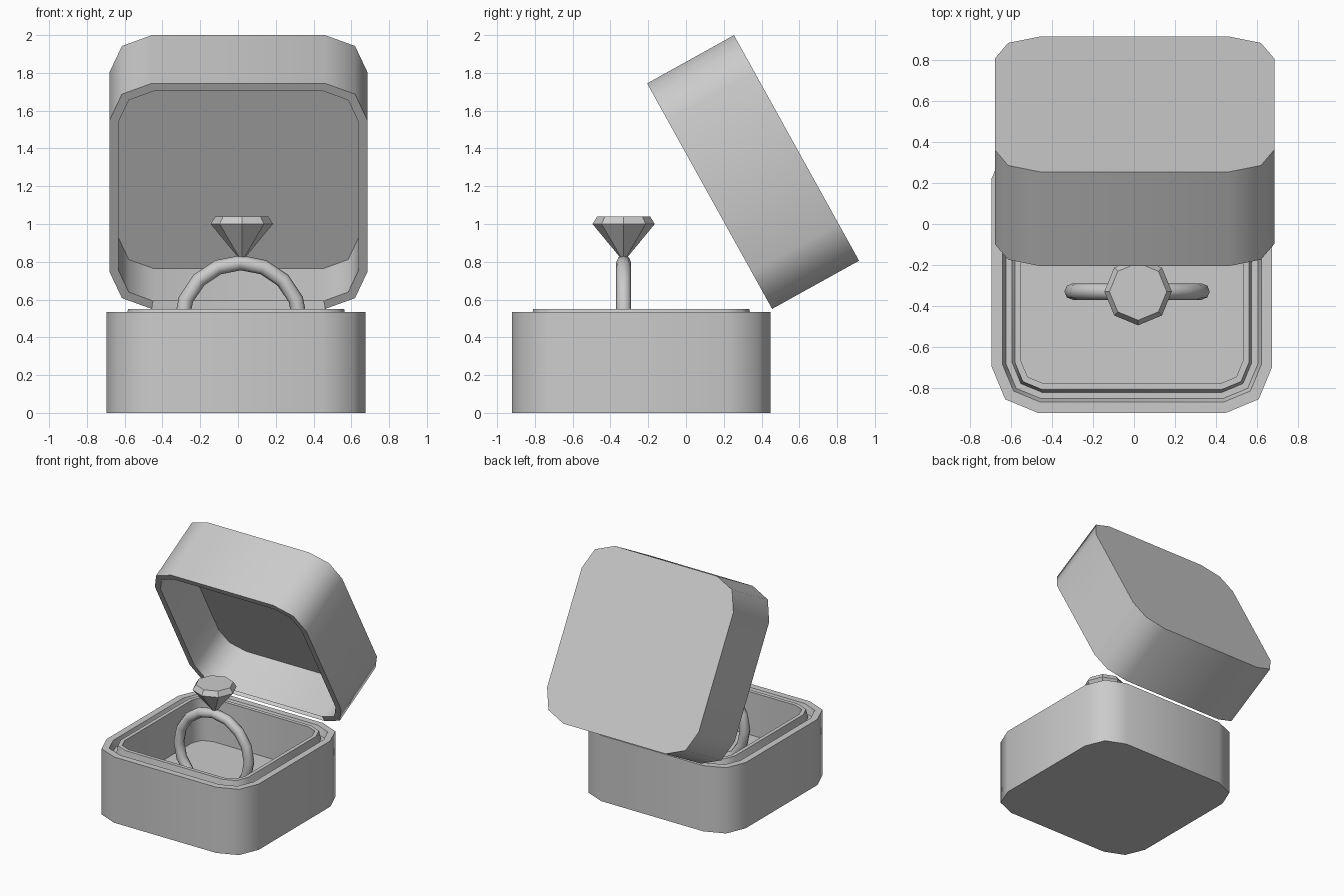
import bpy, bmesh
from math import radians, sin, cos, pi

if "Cube" in bpy.data.objects:
    bpy.data.objects.remove(bpy.data.objects["Cube"])

def smooth(ob, angle):
    bpy.ops.object.select_all(action='DESELECT')
    ob.select_set(True)
    bpy.context.view_layer.objects.active = ob
    bpy.ops.object.shade_smooth_by_angle(angle=radians(angle))

def rounded_square(half):
    # square with two-segment rounded corners, counter-clockwise from +x side
    c = 0.46 - 0.2 * (0.685 - half)
    r = half - c
    pts = []
    for k, (sx, sy) in enumerate([(1, 1), (-1, 1), (-1, -1), (1, -1)]):
        for j in range(3):
            a = k * pi / 2 + j * pi / 4
            pts.append((sx * c + r * cos(a), sy * c + r * sin(a)))
    return pts

def circle(r, n=8):
    return [(r * cos(2 * pi * i / n), r * sin(2 * pi * i / n)) for i in range(n)]

def loft(name, shape, levels, loc, open_side=None):
    # skin through (size, z) levels and cap both ends
    bm = bmesh.new()
    rings = [[bm.verts.new((x, y, z)) for x, y in shape(s)] for s, z in levels]
    n = len(rings[0])
    gap = None
    for i, (a, b) in enumerate(zip(rings, rings[1:])):
        for j in range(n):
            k = (j + 1) % n
            f = bm.faces.new((a[j], a[k], b[k], b[j]))
            if open_side == (i, j):
                gap = f
    bm.faces.new(rings[0])
    bm.faces.new(rings[-1])
    bmesh.ops.recalc_face_normals(bm, faces=bm.faces[:])
    if gap:
        bmesh.ops.delete(bm, geom=[gap], context='FACES_ONLY')
    me = bpy.data.meshes.new(name)
    bm.to_mesh(me)
    bm.free()
    ob = bpy.data.objects.new(name, me)
    ob.location = loc
    bpy.context.collection.objects.link(ob)
    return ob

# box base: outer wall, rim, groove, raised lining and floor
base = loft("box_base", rounded_square, [
    (0.685, 0), (0.685, 0.535), (0.632, 0.535), (0.615, 0.48), (0.585, 0.48),
    (0.572, 0.55), (0.542, 0.55), (0.542, 0.2)], (-0.01, -0.237, 0))
smooth(base, 50)

# open lid, rim left open along the hinge edge
lid = loft("box_lid", rounded_square, [
    (0.6825, 0.526), (0.6825, 0), (0.635, 0), (0.635, 0.355)],
    (0.0025, 0.125, 1.1475), open_side=(1, 2))
lid.rotation_euler.x = radians(-61)
smooth(lid, 50)

# ring band
bpy.ops.mesh.primitive_torus_add(major_radius=0.315, minor_radius=0.04,
    major_segments=16, minor_segments=8,
    location=(0.015, -0.33, 0.48), rotation=(pi / 2, 0, 0))
band = bpy.context.object
band.name = "ring_band"
smooth(band, 60)

# faceted gem
loft("gem", circle, [(0.004, 0.805), (0.165, 1.0), (0.14, 1.04)], (0.02, -0.33, 0))
